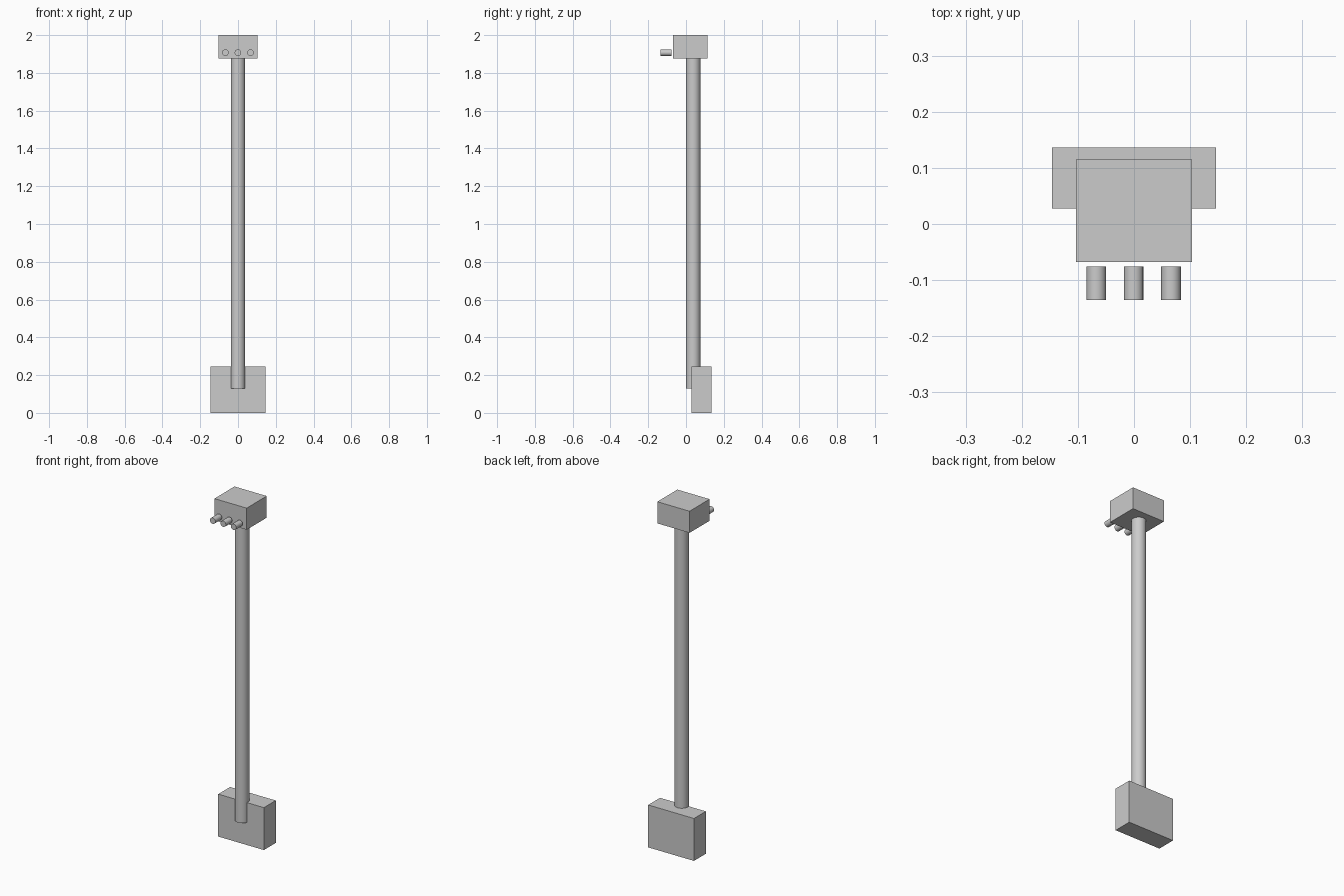
import bpy
from math import radians

if "Cube" in bpy.data.objects:
    bpy.data.objects.remove(bpy.data.objects["Cube"])


def box(name, lo, hi):
    bpy.ops.mesh.primitive_cube_add(size=1, location=[(a + b) / 2 for a, b in zip(lo, hi)])
    ob = bpy.context.object
    ob.name = name
    ob.scale = [b - a for a, b in zip(lo, hi)]
    bpy.ops.object.transform_apply(location=False, rotation=False, scale=True)


def cylinder(name, radius, length, loc, sides, rot=(0, 0, 0)):
    bpy.ops.mesh.primitive_cylinder_add(vertices=sides, radius=radius, depth=length,
                                        location=loc, rotation=rot)
    bpy.context.object.name = name
    bpy.ops.object.shade_smooth_by_angle(angle=radians(30))


# Base block
box("base_block", (-0.146, 0.028, 0), (0.146, 0.136, 0.245))

# Pole, partly sunk into the base
cylinder("pole", 0.038, 1.745, (0, 0.038, 1.0025), 32)

# Head block
box("head_block", (-0.103, -0.068, 1.875), (0.103, 0.115, 2.0))

# Three pegs in front of the head
for i in (-1, 0, 1):
    cylinder(f"peg_{i + 2}", 0.0175, 0.059, (0.0665 * i - 0.0005, -0.1055, 1.907), 16,
             (radians(90), 0, 0))
